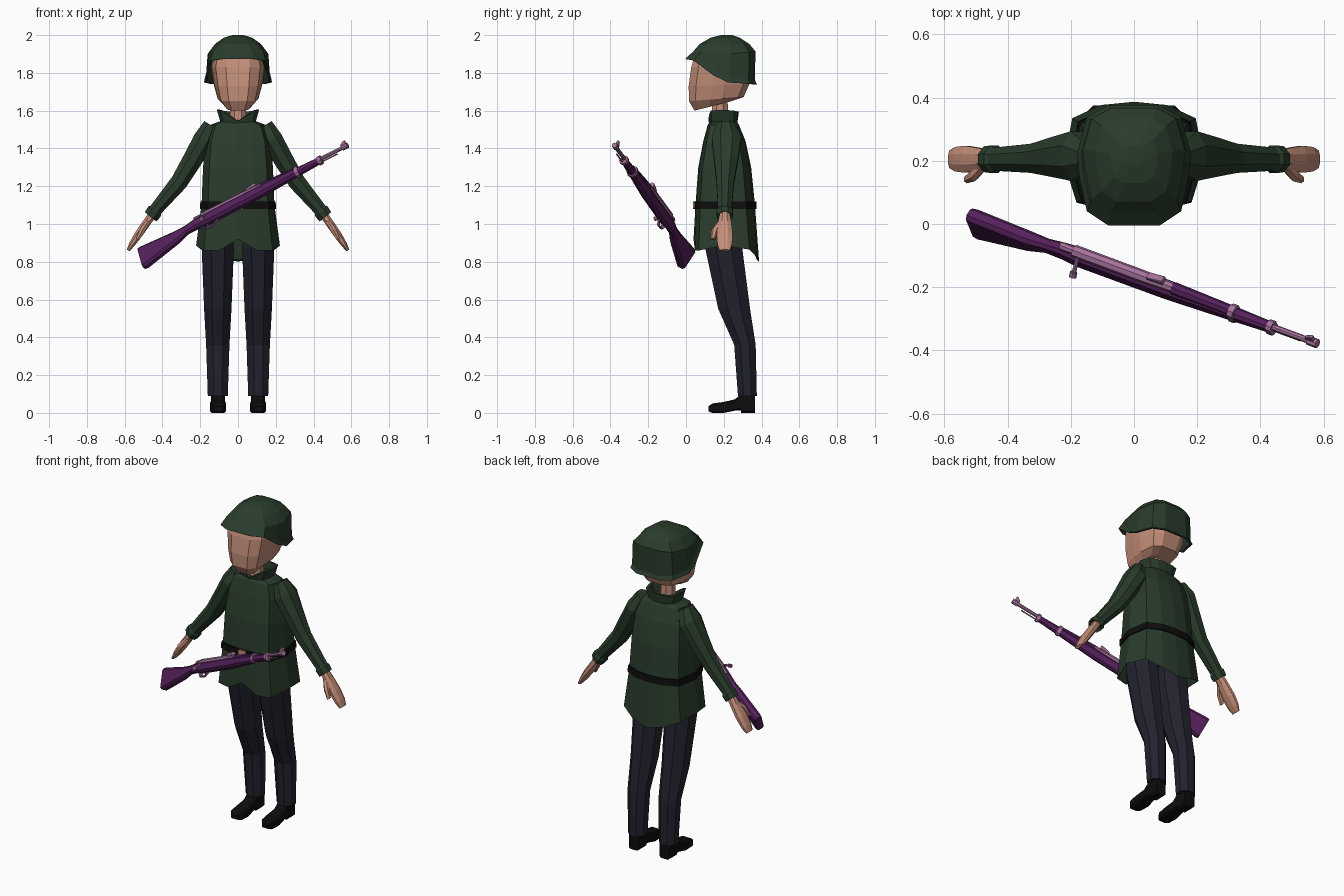
import bpy, bmesh, math
from mathutils import Matrix, Vector

if "Cube" in bpy.data.objects:
    bpy.data.objects.remove(bpy.data.objects["Cube"])


def material(name, rgb):
    m = bpy.data.materials.new(name)
    m.diffuse_color = (*rgb, 1)
    m.use_nodes = True
    m.node_tree.nodes["Principled BSDF"].inputs["Base Color"].default_value = m.diffuse_color
    return m


GREEN = material("dark green cloth", (0.022, 0.044, 0.024))
SKIN = material("skin", (0.55, 0.27, 0.19))
NAVY = material("navy cloth", (0.016, 0.016, 0.028))
BLACK = material("black leather", (0.004, 0.004, 0.004))
PURPLE = material("purple wood", (0.09, 0.015, 0.105))
MAUVE = material("mauve metal", (0.38, 0.17, 0.33))


def loft(name, rings, mat, matrix=None, mirror=False):
    """Skin a list of equal-sized point rings and cap both ends."""
    bm = bmesh.new()
    loops = [[bm.verts.new(p) for p in ring] for ring in rings]
    n = len(loops[0])
    for a, b in zip(loops, loops[1:]):
        for i in range(n):
            j = (i + 1) % n
            bm.faces.new((a[i], a[j], b[j], b[i]))
    bm.faces.new(loops[0][::-1])
    bm.faces.new(loops[-1])
    if matrix:
        bm.transform(matrix)
    if mirror:
        bm.transform(Matrix.Scale(-1, 4, (1, 0, 0)))
    bmesh.ops.recalc_face_normals(bm, faces=bm.faces)
    me = bpy.data.meshes.new(name)
    bm.to_mesh(me)
    bm.free()
    me.materials.append(mat)
    ob = bpy.data.objects.new(name, me)
    bpy.context.collection.objects.link(ob)
    return ob


def pair(name, rings, mat):
    loft("right_" + name, rings, mat)
    loft("left_" + name, rings, mat, mirror=True)


def outline(half, w, yf, yb, z):
    """Symmetric horizontal ring; z is one height or one per half point."""
    zs = z if isinstance(z, (list, tuple)) else [z] * len(half)
    right = [(x * w, yf + f * (yb - yf), h) for (x, f), h in zip(half, zs)]
    return right + [(-x, y, h) for x, y, h in reversed(right) if x > 0]


def ellipse(c, u, v, ru, rv, n=8):
    c, u, v = Vector(c), Vector(u), Vector(v)
    angles = [2 * math.pi * (i + 0.5) / n for i in range(n)]
    return [c + u * ru * math.cos(a) + v * rv * math.sin(a) for a in angles]


def block(a, lo, hi, w, x=0, c=0.3):
    """Chamfered section across the local y axis."""
    e = c * min(w, (hi - lo) / 2)
    return [(x + px, a, pz) for px, pz in (
        (w, lo + e), (w, hi - e), (w - e, hi), (e - w, hi),
        (-w, hi - e), (-w, lo + e), (e - w, lo), (w - e, lo))]


# Jacket
BODY = [(0, 0), (.45, .02), (.82, .08), (1, .45), (.88, .85), (.47, .97), (0, 1)]
hem = [.92, .86, .86, .885, .865, .825, .80]
loft("jacket", [
    outline(BODY, .19, .07, .35, [.96] * 7),
    outline(BODY, .215, .05, .375, [h + .01 for h in hem]),
    outline(BODY, .222, .04, .387, hem),
    outline(BODY, .193, .05, .365, 1.1),
    outline(BODY, .185, .065, .345, 1.3),
    outline(BODY, .172, .092, .315, 1.44),
    outline(BODY, .145, .115, .28, 1.525),
    outline(BODY, .08, .135, .265, 1.55)], GREEN)
collar_top = [1.545, 1.575, 1.6, 1.605, 1.6, 1.595, 1.595]
loft("collar", [
    outline(BODY, .088, .128, .27, [1.52] * 7),
    outline(BODY, .112, .118, .28, collar_top),
    outline(BODY, .095, .13, .268, collar_top),
    outline(BODY, .075, .14, .255, 1.54)], GREEN)

# Belt and buckle
loft("belt", [outline(BODY, w, f, b, z) for w, f, b, z in (
    (.19, .055, .36, 1.08), (.202, .042, .374, 1.08),
    (.199, .042, .372, 1.12), (.185, .055, .355, 1.12))], BLACK)
loft("buckle", [block(.036, 1.08, 1.12, .026), block(.044, 1.08, 1.12, .026)], SKIN)

# Sleeves
Y = (0, 1, 0)
UP, LOW, PALM = (.866, 0, .5), (.77, 0, .63), (.83, 0, .56)
pair("sleeve", [ellipse(c, n, Y, rn, ry) for c, n, rn, ry in (
    ((.145, .21, 1.525), UP, .042, .05),
    ((.18, .215, 1.45), UP, .06, .085),
    ((.244, .212, 1.335), UP, .056, .068),
    ((.312, .208, 1.222), LOW, .05, .05),
    ((.44, .205, 1.07), LOW, .037, .039))], GREEN)
pair("cuff", [ellipse(c, LOW, Y, rn, ry) for c, rn, ry in (
    ((.432, .205, 1.078), .036, .038), ((.442, .205, 1.066), .046, .047),
    ((.463, .205, 1.038), .043, .044), ((.455, .205, 1.05), .03, .03))], GREEN)

# Hands and thumbs
pair("hand", [ellipse(c, PALM, Y, rn, ry) for c, rn, ry in (
    ((.45, .205, 1.055), .024, .028), ((.485, .205, 1.005), .023, .038),
    ((.53, .205, .94), .022, .046), ((.562, .205, .892), .017, .042),
    ((.582, .205, .86), .009, .03))], SKIN)
pair("thumb", [ellipse(c, PALM, Y, r, r * 1.2, 6) for c, r in (
    ((.475, .185, 1.015), .014), ((.505, .155, .97), .017),
    ((.53, .142, .92), .011))], SKIN)

# Trousers
X = (1, 0, 0)
pair("trouser_leg", [ellipse((.107, y, z), X, Y, rx * 1.06, ry * 1.06) for y, z, rx, ry in (
    (.205, .97, .084, .1), (.2, .87, .087, .1), (.255, .55, .074, .086),
    (.312, .36, .063, .058), (.325, .09, .054, .051))], NAVY)

# Shoes
shoe = [(.118, .008, .035, .024), (.14, 0, .05, .039), (.2, 0, .058, .043),
        (.26, .012, .072, .037), (.29, .012, .1, .036), (.292, 0, .1, .036),
        (.365, 0, .1, .034)]
pair("shoe", [block(a, lo, hi, w, x=.106) for a, lo, hi, w in shoe], BLACK)

# Neck and head
loft("neck", [ellipse((0, .18, z), X, Y, r, r) for z, r in ((1.5, .048), (1.69, .043))], SKIN)
SKULL = [(.45, 0), (.83, .12), (.96, .4), (1, .6), (.83, .9), (.45, 1)]


def head_ring(w, yf, yb, zf, zb):
    return outline(SKULL, w, yf, yb, [zf + f * (zb - zf) for _, f in SKULL])


loft("head", [head_ring(*r) for r in (
    (.07, .045, .24, 1.6, 1.65), (.108, .016, .305, 1.65, 1.672),
    (.128, .014, .335, 1.73, 1.74), (.142, .028, .342, 1.83, 1.83),
    (.13, .045, .33, 1.89, 1.9))], SKIN)

# Helmet: rim is high over the face and low over the ears and nape
rim = [1.873, 1.865, 1.785, 1.75, 1.742, 1.738]
lip = [z + .022 for z in rim]
loft("helmet", [
    outline(SKULL, .14, .04, .345, [1.89] * 6),
    outline(SKULL, .166, .008, .362, rim),
    outline(SKULL, .18, -.005, .376, rim),
    outline(SKULL, .17, .018, .366, lip),
    outline(SKULL, .161, .04, .367, [1.915, 1.91, 1.9, 1.9, 1.91, 1.915]),
    outline(SKULL, .122, .072, .335, 1.953),
    outline(SKULL, .075, .13, .285, 1.986),
    outline(SKULL, .03, .185, .245, 2.0)], GREEN)

# Rifle frame: local y along the barrel, local z up, local x to its right
along = Vector((.835, -.31, .425)).normalized()
up = Vector((-.25, .54, .80))
up = (up - along * up.dot(along)).normalized()
side = along.cross(up)
RIFLE = Matrix((side, along, up)).transposed().to_4x4()
RIFLE.translation = (-.25, -.075, .985)


def rifle_block(name, rows, mat, x=0, c=.3):
    loft(name, [block(*r, x=x, c=c) for r in rows], mat, RIFLE)


def rifle_rod(name, a, b, r, mat, r2=None):
    a, b = Vector(a), Vector(b)
    d = (b - a).normalized()
    u = d.orthogonal().normalized()
    v = d.cross(u)
    loft(name, [ellipse(a, u, v, r, r), ellipse(b, u, v, r2 or r, r2 or r)], mat, RIFLE)


# Rifle wood
rifle_block("rifle_stock", [
    (-.318, -.1, .024, .022), (-.30, -.103, .025, .025), (-.1, -.055, .014, .024),
    (-.03, -.03, .016, .019), (.03, -.028, .026, .022), (.09, -.035, .028, .026),
    (.42, -.032, .028, .026), (.66, -.02, .024, .021), (.81, -.013, .02, .016)], PURPLE, c=.5)
rifle_block("handguard", [(.45, 0, .042, .02), (.66, 0, .032, .017)], PURPLE, c=.6)

# Rifle metal
rifle_rod("receiver", (0, .08, .026), (0, .33, .026), .021, MAUVE)
rifle_rod("bolt_body", (0, .03, .028), (0, .1, .028), .014, MAUVE)
rifle_rod("breech", (0, .33, .026), (0, .45, .026), .021, MAUVE, .017)
rifle_block("rear_sight", [(.36, .04, .05, .012), (.42, .04, .062, .012)], MAUVE)
rifle_rod("bolt_handle", (.01, .1, .026), (.055, .095, -.02), .007, MAUVE)
rifle_rod("bolt_knob", (.05, .095, -.015), (.062, .094, -.028), .012, MAUVE)
rifle_rod("barrel", (0, .5, .01), (0, .985, .01), .0105, MAUVE)
rifle_rod("cleaning_rod", (0, .78, -.01), (0, .915, -.01), .004, MAUVE)
for label, a, lo, hi, w in (("rear", .66, -.025, .034, .024), ("front", .8, -.02, .027, .02)):
    rifle_block(label + "_band", [(a, lo, hi, w), (a + .02, lo, hi, w)], MAUVE, c=.5)
rifle_block("front_sight", [(.945, .01, .03, .006), (.965, .01, .045, .006),
                            (.975, .01, .045, .006)], MAUVE)
rifle_rod("muzzle_ring", (0, .95, .01), (0, .985, .01), .015, MAUVE)
rifle_block("trigger_guard", [(.06, -.03, -.022, .007), (.085, -.06, -.052, .007),
                              (.13, -.06, -.052, .007), (.16, -.04, -.03, .007)], MAUVE)
rifle_rod("trigger", (0, .1, -.025), (0, .095, -.05), .004, MAUVE)
